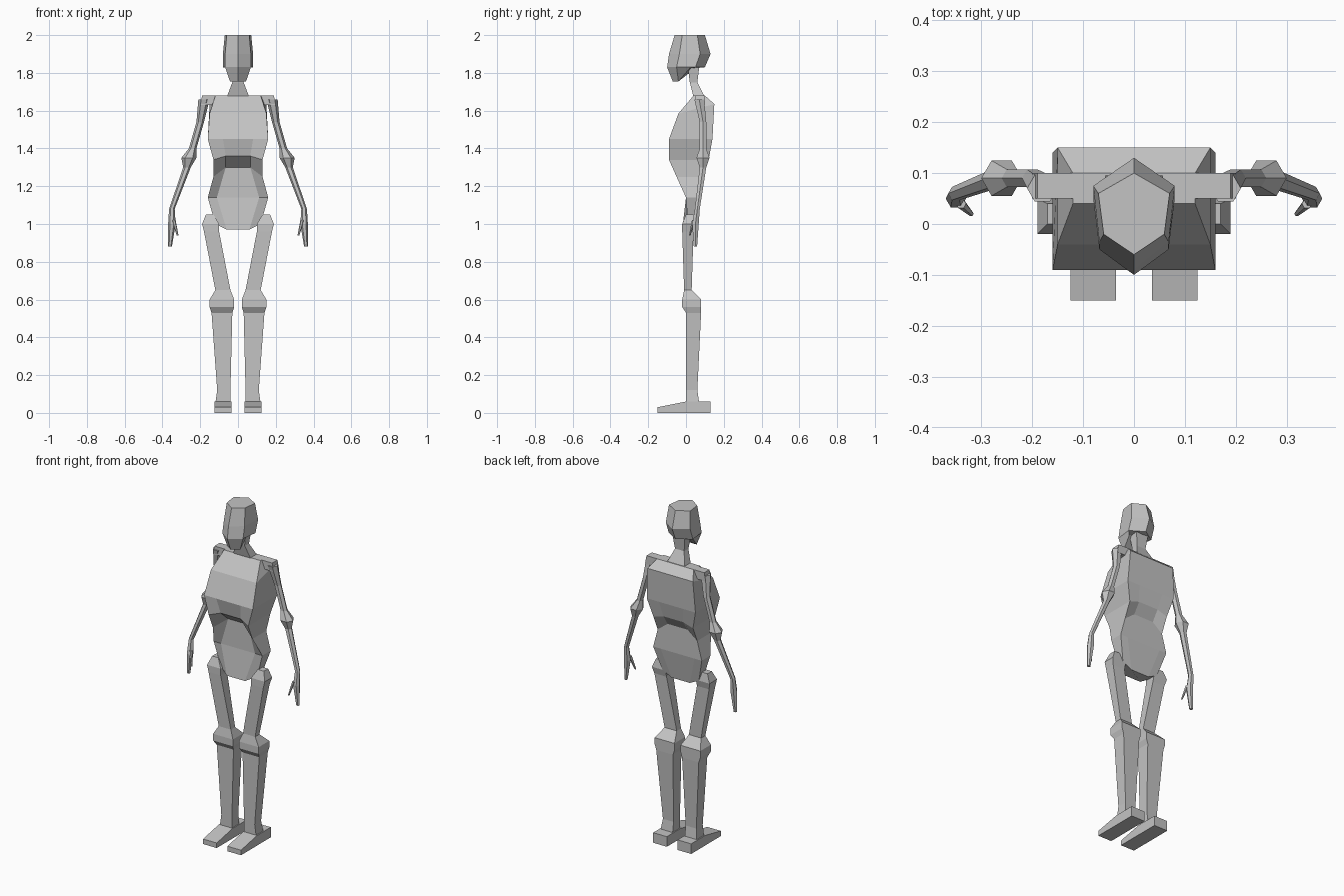
import bpy
import bmesh
from math import cos, sin, pi

default_cube = bpy.data.objects.get("Cube")
if default_cube:
    bpy.data.objects.remove(default_cube, do_unlink=True)

# One plain matte colour for the whole figure
grey = bpy.data.materials.new("plain grey")
grey.use_nodes = True
grey.diffuse_color = (.55, .55, .55, 1)
shader = grey.node_tree.nodes["Principled BSDF"]
shader.inputs["Base Color"].default_value = grey.diffuse_color


def loft(name, rings):
    """Skin a row of matching closed rings and cap both ends."""
    bm = bmesh.new()
    rows = [[bm.verts.new(point) for point in ring] for ring in rings]
    for upper, lower in zip(rows, rows[1:]):
        upper_next = upper[1:] + upper[:1]
        lower_next = lower[1:] + lower[:1]
        for corners in zip(upper, upper_next, lower_next, lower):
            bm.faces.new(corners)
    bm.faces.new(rows[0])
    bm.faces.new(rows[-1])
    bmesh.ops.recalc_face_normals(bm, faces=bm.faces)
    mesh = bpy.data.meshes.new(name)
    bm.to_mesh(mesh)
    bm.free()
    mesh.materials.append(grey)
    part = bpy.data.objects.new(name, mesh)
    bpy.context.collection.objects.link(part)


def pair(name, rings):
    """Make the left part and its mirrored right twin."""
    loft("left_" + name, rings)
    loft("right_" + name, [[(-x, y, z) for x, y, z in ring] for ring in rings])


def mirrored(half):
    """Close a half outline, running front to back, across the middle."""
    return half + [(-x, y, z) for x, y, z in reversed(half) if x > 0]


def head_ring(z, width, front, back, slant=0):
    """Hexagon with a point at the front and back; slant lowers the front."""
    quarter = (back - front) / 4
    return mirrored([
        (0, front, z - slant / 2),
        (width * .85, front + quarter, z - slant / 2),
        (width, back - quarter, z + slant / 2),
        (0, back, z + slant / 2),
    ])


def torso_ring(z, width, front, back, slant=0, flank=0, share=.5):
    """Flat front and back panels, with flanks that jut forward and down."""
    inner = width * share
    low, high = z - slant / 2, z + slant / 2
    return mirrored([
        (inner, front, low),
        (width, front - flank, low - flank),
        (width, back, high - flank),
        (inner, back, high),
    ])


def box_ring(z, inner, outer, front, back):
    """Rectangular level section."""
    return [(inner, front, z), (outer, front, z), (outer, back, z), (inner, back, z)]


def round_ring(x, y, z, radius):
    """Six-sided level section."""
    angles = [pi * step / 3 for step in range(6)]
    return [(x + radius * cos(a), y + radius * sin(a), z) for a in angles]


# Head with a low, forward chin
loft("head", [
    head_ring(2, .07, -.06, .1),
    head_ring(1.9, .08, -.09, .13),
    head_ring(1.83, .08, -.1, .1),
    head_ring(1.79, .05, -.07, .05, slant=.07),
])

# Neck, slim in the middle and wide at the shoulders
loft("neck", [
    box_ring(1.83, -.04, .04, .01, .07),
    box_ring(1.75, -.03, .03, .02, .06),
    box_ring(1.67, -.06, .06, .04, .1),
])

# Torso: boxy chest, hollow waist, rounded pelvis
loft("torso", [
    torso_ring(1.68, .12, .04, .1),
    torso_ring(1.61, .15, -.04, .15, slant=.05),
    torso_ring(1.45, .16, -.09, .14),
    torso_ring(1.36, .13, -.07, .12, flank=.02),
    torso_ring(1.3, .13, 0, .08, flank=.05),
    torso_ring(1.14, .16, 0, .08, share=.7),
    torso_ring(.97, .12, -.02, .05, flank=-.03),
])

# Shoulder bars between the chest and the arms
pair("shoulder", [
    box_ring(1.68, .1, .19, .05, .1),
    box_ring(1.63, .1, .2, .05, .1),
])

# Arms with a knobbly elbow, ending in the hand
pair("arm", [
    round_ring(.18, .07, 1.66, .03),
    round_ring(.2, .09, 1.54, .02),
    round_ring(.24, .09, 1.4, .02),
    round_ring(.26, .09, 1.35, .04),
    round_ring(.27, .09, 1.3, .02),
    round_ring(.35, .06, 1.08, .015),
    round_ring(.35, .05, 1, .02),
    round_ring(.36, .05, .88, .01),
])
pair("thumb", [
    round_ring(.34, .04, 1.02, .01),
    round_ring(.32, .02, .94, .005),
])

# Thighs narrow from the hip to the knee
knee_top = box_ring(.65, .04, .12, -.01, .03)
pair("thigh", [
    box_ring(1.05, .13, .17, 0, .04),
    box_ring(1, .1, .19, -.02, .05),
    box_ring(.96, .1, .18, -.02, .04),
    knee_top,
])

# Lower legs: wide knee block above a long taper
pair("lower_leg", [
    knee_top,
    box_ring(.6, .02, .15, -.02, .08),
    box_ring(.56, .02, .15, -.02, .08),
    box_ring(.53, .03, .14, 0, .08),
    box_ring(.12, .04, .11, 0, .06),
    box_ring(.05, .04, .12, 0, .07),
])


def foot_ring(y, top, inner=.035, outer=.125):
    """Upright section of a foot standing on the ground."""
    return [(inner, y, 0), (outer, y, 0), (outer, y, top), (inner, y, top)]


# Feet: wedges from toe to heel
pair("foot", [foot_ring(-.15, .03), foot_ring(0, .06), foot_ring(.13, .06)])
